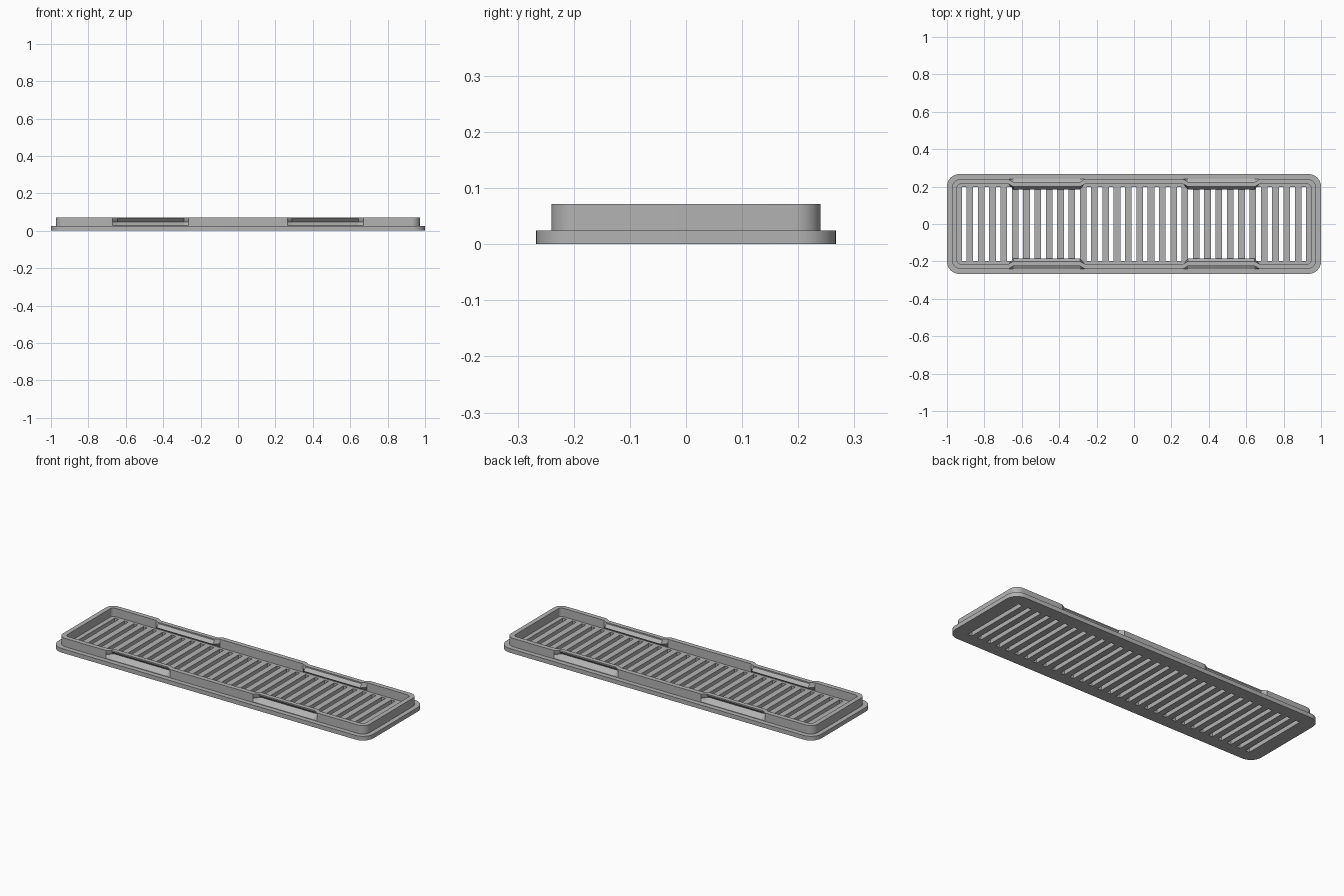
import bpy, bmesh, math
from mathutils import Vector

cube = bpy.data.objects.get("Cube")
if cube:
    bpy.data.objects.remove(cube, do_unlink=True)

PLATE_TOP, TOP = 0.024, 0.072
WALL = 0.027

grey = bpy.data.materials.new("plain grey")
grey.use_nodes = True
grey.diffuse_color = (0.45, 0.45, 0.45, 1)
grey.node_tree.nodes["Principled BSDF"].inputs["Base Color"].default_value = grey.diffuse_color


def rounded_rect(hx, hy, r, steps=10):
    """Outline points with outward normals, counter-clockwise."""
    result = []
    for i, (sx, sy) in enumerate([(1, 1), (-1, 1), (-1, -1), (1, -1)]):
        centre = Vector((sx * (hx - r), sy * (hy - r)))
        for k in range(steps + 1):
            a = math.pi / 2 * (i + k / steps)
            n = Vector((math.cos(a), math.sin(a)))
            result.append((centre + n * r, n))
    return result


def finish(obj):
    obj.data.materials.clear()
    obj.data.materials.append(grey)
    bpy.ops.object.select_all(action='DESELECT')
    obj.select_set(True)
    bpy.context.view_layer.objects.active = obj
    bpy.ops.object.shade_smooth_by_angle(angle=math.radians(25))


def add_spline(curve, points):
    s = curve.splines.new('POLY')
    s.points.add(len(points) - 1)
    for p, q in zip(s.points, points):
        p.co = (q[0], q[1], 0, 1)
    s.use_cyclic_u = True


# Slotted base plate: filled outline with a row of through slots
curve = bpy.data.curves.new("base_outline", 'CURVE')
curve.dimensions = '2D'
curve.fill_mode = 'BOTH'
curve.extrude = PLATE_TOP / 2
add_spline(curve, [p for p, n in rounded_rect(1.0, 0.267, 0.067)])
SLOTS, PITCH, HALF_W, HALF_L = 31, 0.0605, 0.0125, 0.197
for i in range(SLOTS):
    x = (i - (SLOTS - 1) / 2) * PITCH
    add_spline(curve, [(x + sx * HALF_W, sy * HALF_L)
                       for sx, sy in [(-1, -1), (-1, 1), (1, 1), (1, -1)]])
plate = bpy.data.objects.new("slotted_base", curve)
bpy.context.collection.objects.link(plate)
bpy.context.view_layer.objects.active = plate
plate.select_set(True)
bpy.ops.object.convert(target='MESH')
plate = bpy.context.view_layer.objects.active
bm = bmesh.new()
bm.from_mesh(plate.data)
bmesh.ops.remove_doubles(bm, verts=bm.verts, dist=1e-5)
bmesh.ops.translate(bm, verts=bm.verts, vec=(0, 0, PLATE_TOP / 2))
bmesh.ops.recalc_face_normals(bm, faces=bm.faces)
bm.to_mesh(plate.data)
bm.free()
finish(plate)

# Rim wall: cross-sections as (inset, height), straight and bent inward at the clips
LEVELS = [PLATE_TOP - 0.002, PLATE_TOP + 0.003, 0.047, 0.065, TOP]
BEND = [0, 0, 0.034, 0.016, 0.016]


def section(bent):
    outer = [(b * bent, z) for b, z in zip(BEND, LEVELS)]
    inner = [(WALL + b * bent * 0.85, z) for b, z in zip(BEND, LEVELS)]
    return outer + inner[::-1]


corners = rounded_rect(0.973, 0.24, 0.045)
half = len(corners) // 2
quarter = half // 2
# Clip stations along a long side, left to right
clip = [(c + s * d, b) for c in (-0.467, 0.467)
        for s, d, b in [(-1, 0.203, 0), (-1, 0.178, 1), (1, 0.178, 1), (1, 0.203, 0)]]
back = [(Vector((-x, 0.24)), Vector((0, 1)), b) for x, b in clip]
front = [(Vector((x, -0.24)), Vector((0, -1)), b) for x, b in clip]
plain = [(p, n, 0) for p, n in corners]
stations = (plain[:quarter] + back + plain[quarter:half + quarter]
            + front + plain[half + quarter:])

bm = bmesh.new()
rings = []
for p, n, bent in stations:
    rings.append([bm.verts.new((*(p - n * inset), z)) for inset, z in section(bent)])
for a, b in zip(rings, rings[1:] + rings[:1]):
    for k in range(len(a)):
        m = (k + 1) % len(a)
        bm.faces.new((a[k], b[k], b[m], a[m]))
bmesh.ops.recalc_face_normals(bm, faces=bm.faces)
mesh = bpy.data.meshes.new("rim_wall")
bm.to_mesh(mesh)
bm.free()
rim = bpy.data.objects.new("rim_wall_with_clips", mesh)
bpy.context.collection.objects.link(rim)
finish(rim)
